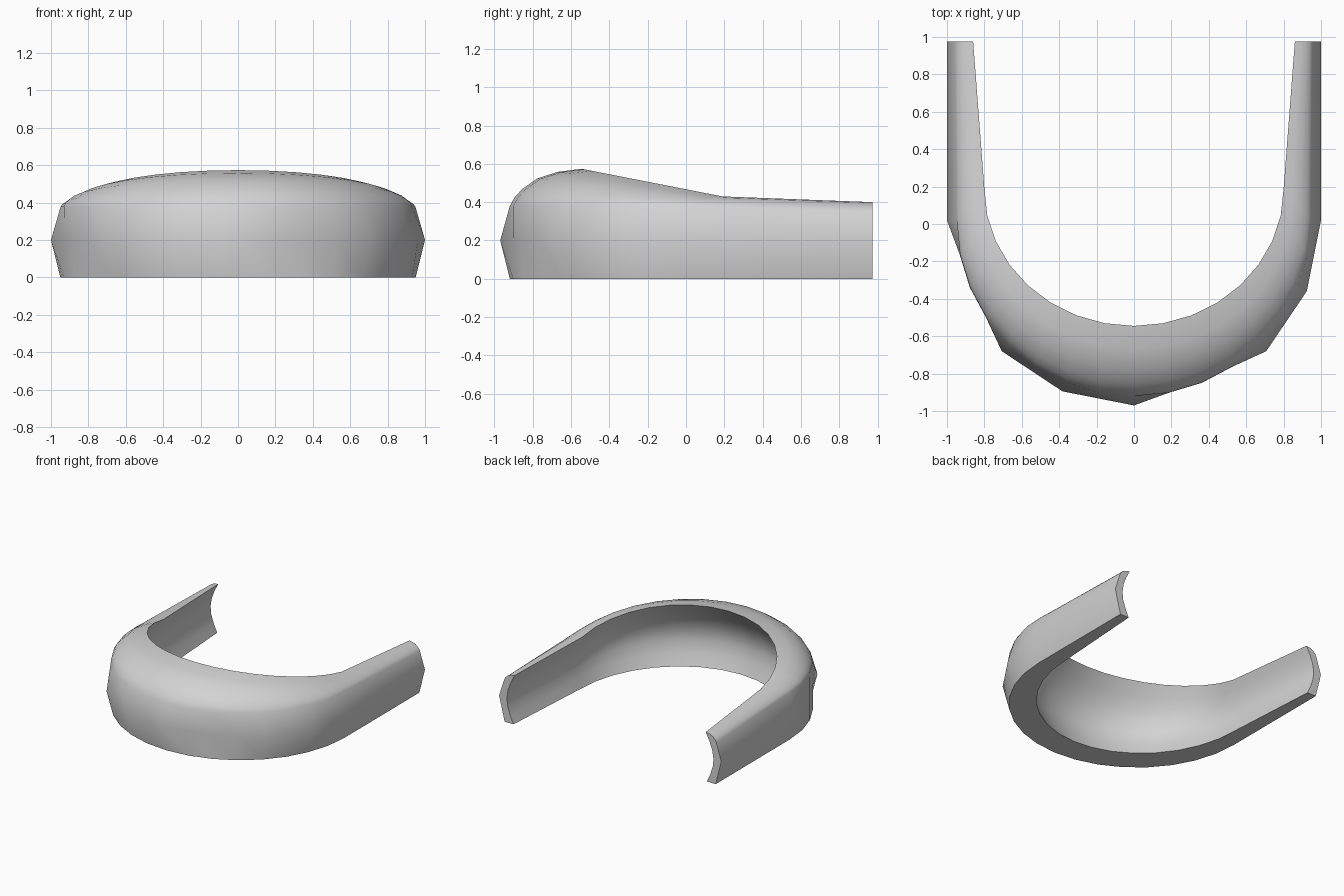
import bpy, bmesh, math

if "Cube" in bpy.data.objects:
    bpy.data.objects.remove(bpy.data.objects["Cube"])

grey = bpy.data.materials.new("light_grey")
grey.diffuse_color = (0.65, 0.65, 0.65, 1)
grey.use_nodes = True
grey.node_tree.nodes["Principled BSDF"].inputs["Base Color"].default_value = grey.diffuse_color

STEP = math.pi / 16
KEPT = [0, 2, 4, 8, 10, 12, 16]     # facet corners of the widest outer line
ROLL = [(1, 0), (.93, .24), (.83, .45), (.62, .74), (.33, .92), (0, 1)]
INNER = [.84, .68, .5, .34, .17, 0]


def mid_radius(i):
    """Radius of the faceted widest line at step i."""
    if i in KEPT:
        return 1.0
    lo = max(k for k in KEPT if k < i)
    hi = min(k for k in KEPT if k > i)
    half, centre = (hi - lo) / 2 * STEP, (hi + lo) / 2 * STEP
    return max(.95, math.cos(half) / math.cos(i * STEP - centre))


def section(out_bottom, out_mid, out_top, in_top, in_bottom, bulge):
    """Closed band section: outer wall, rolled top, hollow inner wall."""
    pts = [out_bottom, out_mid]
    for f, g in ROLL:
        pts.append(tuple(in_top[k] + (out_top[k] - in_top[k]) * f for k in (0, 1))
                   + (out_top[2] + (in_top[2] - out_top[2]) * g,))
    for t in INNER:
        p = [in_bottom[k] + (in_top[k] - in_bottom[k]) * t for k in range(3)]
        s = math.sin(math.pi * t)
        pts.append((p[0] + bulge[0] * s, p[1] + bulge[1] * s, p[2]))
    return pts


def arm_end(side):
    y = .975
    return section((side * .95, y, 0), (side, y, .2), (side * .955, y, .34),
                   (side * .86, y, .40), (side * .87, y, 0), (side * .065, 0))


def bow(i):
    c, s = math.cos(i * STEP), math.sin(i * STEP)
    r = mid_radius(i)
    in_y = .19 - .735 * s
    h = .06 + .07 * s
    return section((.95 * c, .02 - .94 * s, 0), (r * c, .02 - .99 * r * s, .2),
                   (.948 * c, .02 - .94 * s, .38),
                   (.8 * c, in_y, .43 + (.19 - in_y) * .196),
                   (.82 * c, .19 - .89 * s, 0), (h * c, -h * s))


# U-shaped band lofted through sections: arm, curved front, arm
sections = [arm_end(1)] + [bow(i) for i in range(17)] + [arm_end(-1)]
bm = bmesh.new()
rings = [[bm.verts.new(p) for p in sec] for sec in sections]
n = len(rings[0])
for a, b in zip(rings, rings[1:]):
    for j in range(n):
        k = (j + 1) % n
        bm.faces.new((a[j], a[k], b[k], b[j]))
bm.faces.new(rings[0])
bm.faces.new(rings[-1])
bmesh.ops.recalc_face_normals(bm, faces=bm.faces)
mesh = bpy.data.meshes.new("curved_band")
bm.to_mesh(mesh)
bm.free()
mesh.materials.append(grey)
band = bpy.data.objects.new("curved_band", mesh)
bpy.context.collection.objects.link(band)
bpy.context.view_layer.objects.active = band
band.select_set(True)
bpy.ops.object.shade_smooth_by_angle(angle=math.radians(42))
